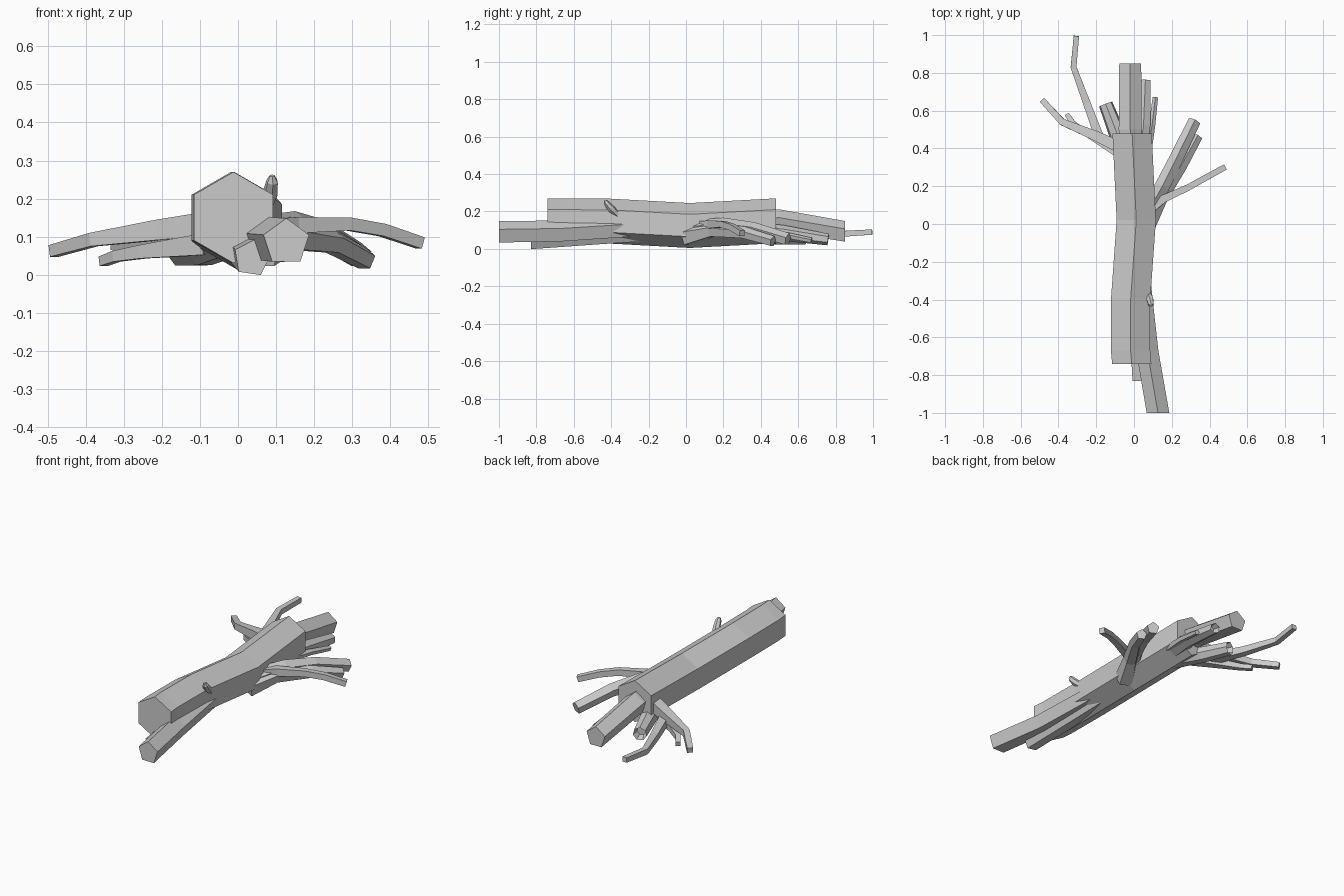
import bpy, bmesh, math
from mathutils import Vector

if "Cube" in bpy.data.objects:
    bpy.data.objects.remove(bpy.data.objects["Cube"])


def limb(name, sides, path, square=False, hollow=False, turn=0.0):
    """Flat-shaded faceted tube; path = (x, y, z, radius) points.
    square keeps every ring in an upright plane facing y."""
    bm = bmesh.new()
    pts = [Vector(p[:3]) for p in path]
    rings = []
    for i, p in enumerate(pts):
        a, b = pts[max(i - 1, 0)], pts[min(i + 1, len(pts) - 1)]
        t = Vector((0, 1, 0)) if square else (b - a).normalized()
        ref = Vector((0, 0, 1)) if abs(t.z) < 0.9 else Vector((0, 1, 0))
        side = t.cross(ref).normalized()
        up = side.cross(t)
        ring = []
        for k in range(sides):
            ang = 2 * math.pi * k / sides + turn
            ring.append(bm.verts.new(p + path[i][3] * (side * math.sin(ang) + up * math.cos(ang))))
        rings.append(ring)
    for r0, r1 in zip(rings, rings[1:]):
        for k in range(sides):
            j = (k + 1) % sides
            bm.faces.new((r0[k], r0[j], r1[j], r1[k]))
    bm.faces.new(rings[0])
    end = bm.faces.new(rings[-1])
    bmesh.ops.recalc_face_normals(bm, faces=bm.faces[:])
    if hollow:  # broken, hollowed tip
        bmesh.ops.inset_region(bm, faces=[end], thickness=path[-1][3] * 0.35)
        bmesh.ops.translate(bm, verts=end.verts[:], vec=(pts[-2] - pts[-1]).normalized() * 0.04)
    me = bpy.data.meshes.new(name)
    bm.to_mesh(me)
    bm.free()
    ob = bpy.data.objects.new(name, me)
    bpy.context.collection.objects.link(ob)
    return ob


# Main trunk and its thinner continuation
limb("trunk", 6, [(-.012, -.74, .15, .12), (-.018, -.67, .15, .12), (-.018, -.4, .148, .12),
                  (.012, .02, .125, .12), (-.01, .48, .15, .12)], square=True)
limb("trunk_tip", 5, [(0, .1, .135, .07), (-.02, .5, .147, .064), (-.02, .85, .088, .061)], square=True)

# Front roots
limb("front_root", 5, [(.02, -.2, .12, .06), (.07, -.67, .09, .062), (.127, -1, .085, .063)], square=True)
limb("lower_root", 5, [(.0, -.15, .09, .05), (.015, -.45, .07, .05), (.037, -.83, .043, .05)],
     square=True, turn=.15)

# Small stub on the trunk
limb("twig_stub", 6, [(.07, -.36, .175, .018), (.085, -.4, .215, .02), (.09, -.425, .245, .016),
                      (.09, -.432, .26, .007)])

# Right-hand branches
limb("right_branch_upper", 4, [(.05, .05, .12, .035), (.15, .13, .13, .03), (.29, .195, .133, .024),
                               (.38, .245, .117, .023), (.48, .3, .083, .022)], turn=math.pi / 4)
limb("right_branch_middle", 5, [(.06, .04, .1, .055), (.15, .2, .125, .042), (.23, .36, .105, .038),
                                (.32, .545, .05, .035)])
limb("right_branch_lower", 5, [(.06, 0, .07, .06), (.14, .14, .1, .042), (.25, .31, .085, .034),
                               (.335, .465, .04, .03)])

# Left-hand branches
limb("left_branch", 4, [(-.06, .4, .135, .045), (-.2, .465, .118, .038), (-.38, .54, .092, .025),
                        (-.485, .655, .062, .022)], turn=math.pi / 4)
limb("left_branch_long", 4, [(-.18, .45, .085, .035), (-.25, .64, .075, .028), (-.32, .83, .08, .022),
                             (-.305, .995, .09, .02)], turn=math.pi / 4)
limb("left_branch_low", 4, [(-.08, .38, .08, .04), (-.25, .48, .06, .025), (-.32, .53, .048, .02),
                            (-.355, .58, .035, .018)], turn=math.pi / 4)
limb("left_broken_branch", 7, [(-.03, .3, .09, .05), (-.09, .48, .065, .045), (-.15, .635, .058, .038)],
     hollow=True)

# Back branches beside the trunk tip
limb("back_broken_branch", 6, [(.02, .3, .1, .05), (.05, .52, .085, .042), (.06, .76, .05, .031)], hollow=True)
limb("back_twig", 5, [(.07, .38, .09, .024), (.095, .52, .075, .018), (.113, .67, .045, .015)])
